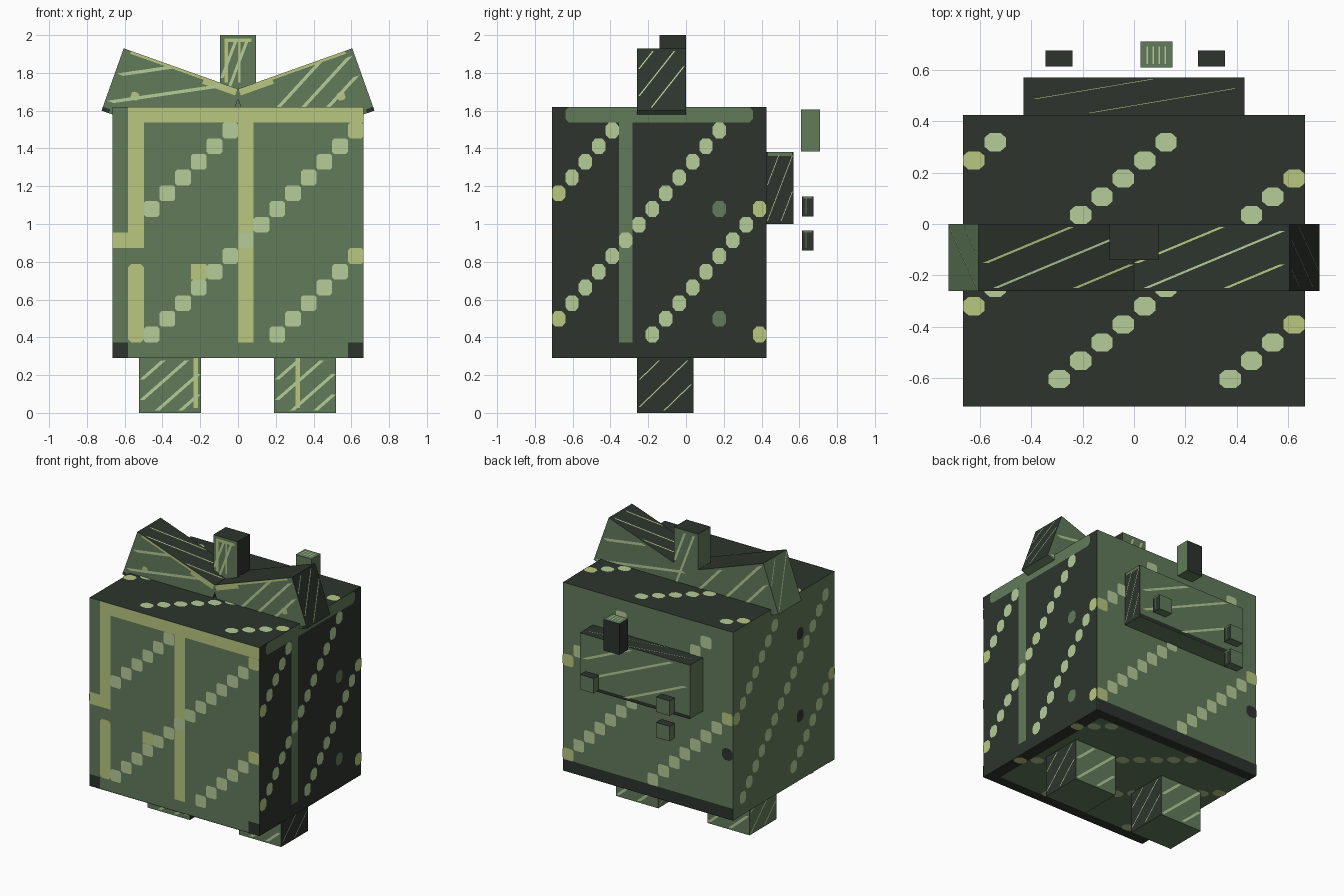
import bpy, bmesh, math
from mathutils import Vector, Matrix

if "Cube" in bpy.data.objects:
    bpy.data.objects.remove(bpy.data.objects["Cube"])


def lin(c):
    c /= 255
    return c / 12.92 if c <= 0.04045 else ((c + 0.055) / 1.055) ** 2.4


def material(name, r, g, b):
    m = bpy.data.materials.new(name)
    m.diffuse_color = (lin(r), lin(g), lin(b), 1)
    m.use_nodes = True
    m.node_tree.nodes["Principled BSDF"].inputs["Base Color"].default_value = m.diffuse_color
    return m


MATS = [material("mid green", 98, 123, 91), material("dark green", 45, 52, 45),
        material("pale green", 181, 204, 152), material("yellow green", 184, 199, 128)]
MID, DARK, PALE, YELLOW = range(4)

# Side directions: outward, rightwards and downwards as seen from outside
SIDES = {"front": ((0, -1, 0), (1, 0, 0), (0, 0, -1)),
         "back": ((0, 1, 0), (-1, 0, 0), (0, 0, -1)),
         "right": ((1, 0, 0), (0, 1, 0), (0, 0, -1)),
         "left": ((-1, 0, 0), (0, -1, 0), (0, 0, -1)),
         "top": ((0, 0, 1), (1, 0, 0), (0, -1, 0)),
         "bottom": ((0, 0, -1), (-1, 0, 0), (0, -1, 0))}


def finish(bm, name, matrix):
    me = bpy.data.meshes.new(name)
    bm.to_mesh(me)
    bm.free()
    for m in MATS:
        me.materials.append(m)
    ob = bpy.data.objects.new(name, me)
    ob.matrix_world = matrix
    bpy.context.collection.objects.link(ob)


def box(name, center, size, angle=0, dark=("right", "top")):
    """Box with some dark sides; returns its frame for painting."""
    mat = Matrix.Translation(center) @ Matrix.Rotation(angle, 4, 'Y')
    bm = bmesh.new()
    bmesh.ops.create_cube(bm, size=1)
    bmesh.ops.scale(bm, vec=size, verts=bm.verts)
    bm.normal_update()
    for f in bm.faces:
        f.material_index = DARK if any(f.normal.dot(Vector(SIDES[s][0])) > 0.9 for s in dark) else MID
    finish(bm, name, mat)
    return name, mat, Vector(size)


def span(name, x, y, z, **kw):
    lo, hi = Vector((x[0], y[0], z[0])), Vector((x[1], y[1], z[1]))
    return box(name, (lo + hi) / 2, hi - lo, **kw)


def paint(part, side, shapes):
    """Thin painted shapes on one side, on a 16 x 16 grid from the top left."""
    name, mat, size = part
    n, u, v = (Vector(d) for d in SIDES[side])
    bm = bmesh.new()
    for points, color, lift in shapes:
        vs = []
        for a, b in reversed(points):
            p = n / 2 + u * (a / 16 - 0.5) + v * (b / 16 - 0.5)
            vs.append(bm.verts.new(p * size + n * lift))
        bm.faces.new(vs).material_index = color
    finish(bm, f"{name}_{side}_paint", mat)


def bar(i0, j0, i1, j1, color, cut=0.0, lift=0.002):
    """Rectangle with optionally clipped corners."""
    if not cut:
        return [(i0, j0), (i1, j0), (i1, j1), (i0, j1)], color, lift
    c = cut
    return [(i0 + c, j0), (i1 - c, j0), (i1, j0 + c), (i1, j1 - c), (i1 - c, j1),
            (i0 + c, j1), (i0, j1 - c), (i0, j0 + c)], color, lift


def dot(i, j, color, cut=0.25):
    return bar(i, j, i + 1, j + 1, color, cut, 0.004)


def dots(phase, cut=0.25, skip=()):
    """Diagonal rows of dots, every eighth diagonal; yellow at the edges."""
    return [dot(i, j, YELLOW if i in (0, 15) else PALE, cut)
            for i in range(16) for j in range(1, 15)
            if (i + j) % 8 == phase and (i, j) not in skip]


def streaks(sums, w, color=PALE):
    """Thin diagonal streaks along i + j = s."""
    out = []
    for s in sums:
        a, b = max(0.7, s - 15.3), min(15.3, s - 0.7)
        out.append(([(a - w, s - a), (b - w, s - b), (b + w, s - b), (a + w, s - a)], color, 0.003))
    return out


# Body with its diagonal dots
body = span("body", (-0.665, 0.665), (-0.71, 0.425), (0.29, 1.62))
paint(body, "front", [
    bar(1, 0, 16, 1, YELLOW), bar(1, 1, 2, 9, YELLOW), bar(0, 8, 1, 9, YELLOW),
    bar(1, 10, 2, 15, YELLOW, 0.2), bar(8, 1, 9, 15, YELLOW), bar(5, 10, 6, 11, YELLOW),
    bar(0, 15, 1, 16, DARK), bar(15, 15, 16, 16, DARK)]
    + dots(0, 0.13, skip=((1, 7), (0, 8))))
paint(body, "right", [bar(1, 0, 15, 1, MID, 0.25), bar(5, 1, 6, 15, MID),
                      dot(12, 6, MID), dot(12, 13, MID)] + dots(5))
paint(body, "back", [bar(0, 15, 16, 16, DARK), dot(15, 10, DARK)] + dots(6, 0.13))
paint(body, "left", [dot(10, 3, DARK), dot(10, 10, DARK)] + dots(7))
paint(body, "top", dots(2))
paint(body, "bottom", [bar(0, 0, 16, 1, DARK), bar(0, 1, 1, 16, DARK),
                       bar(1, 15, 16, 16, DARK)] + dots(3))

# Legs
for label, x0 in (("left", -0.525), ("right", 0.19)):
    leg = span(label + "_leg", (x0, x0 + 0.33), (-0.26, 0.04), (0, 0.29))
    u = 14 if label == "left" else 5.5
    paint(leg, "front", [bar(u, 0, u + 1.2, 14.5, YELLOW)] + streaks((7, 13, 20, 26), 0.6))
    paint(leg, "back", streaks((8, 16, 24), 0.6))
    paint(leg, "right", streaks((7, 15, 23), 0.22))
    paint(leg, "left", streaks((8, 16, 24), 0.4))

# Bow wings, tilted boxes mirrored about the middle
TILT, LENGTH, HEIGHT = math.radians(19.6), 0.66, 0.35
for label, s in (("left", -1), ("right", 1)):
    c, n = math.cos(TILT), math.sin(TILT)
    cx = 0.605 - c * LENGTH / 2 + n * HEIGHT / 2
    cz = 1.93 - n * LENGTH / 2 - c * HEIGHT / 2
    wing = box(label + "_bow_wing", (s * cx, -0.13, cz), (LENGTH, 0.26, HEIGHT), -s * TILT)
    flip = (lambda a, b: (a, b)) if s < 0 else (lambda a, b: (16 - b, 16 - a))
    i0, i1 = flip(1, 15.5)
    k0, k1 = flip(11, 15.5)
    d0, d1 = flip(2.9, 3.9)
    corner = flip(0, 1)
    paint(wing, "front", [bar(i0, 0, i1, 0.7, YELLOW), bar(k0, 0.7, k1, 1.7, YELLOW),
                          bar(d0, 9, d1, 11, YELLOW, 0.3),
                          bar(corner[0], 15, corner[1], 16, DARK)]
          + streaks((7, 14) if s < 0 else (12, 17, 22), 0.45))
    paint(wing, "back", streaks((8, 16, 22), 0.45))
    paint(wing, "right", streaks((6, 13, 20), 0.25))
    paint(wing, "left", streaks((8, 16), 0.3))
    paint(wing, "top", streaks((10, 25), 0.28, YELLOW) + streaks((17,), 0.28))

# Upright post in the middle of the bow
post = span("bow_post", (-0.095, 0.095), (-0.14, 0), (1.5, 2.0))
paint(post, "front", [bar(2, 0.6, 14, 1.2, YELLOW), bar(2, 1.2, 3.5, 8, YELLOW),
                      bar(8, 1.2, 9.2, 8, YELLOW)] + streaks((8, 13), 0.7))
paint(post, "back", streaks((8, 14), 0.7))

# Pack on the back
pack = span("back_pack", (-0.43, 0.43), (0.425, 0.57), (1.0, 1.38))
paint(pack, "back", [bar(0, 15, 16, 16, DARK)] + streaks((8, 14, 22), 0.35))
paint(pack, "right", [bar(1, 0, 15, 0.8, MID)] + streaks((8, 16, 24), 0.22))
paint(pack, "top", streaks((10, 20), 0.12, YELLOW))

# Floating tall block
tall = span("floating_tall_block", (0.025, 0.15), (0.61, 0.71), (1.385, 1.605), dark=("back", "left"))
paint(tall, "top", [bar(i, 3, i + 0.8, 14, PALE) for i in (3, 6, 9, 12)])

# Floating small cubes
for k, (x, z) in enumerate(((0.25, 1.04), (-0.345, 1.04), (-0.345, 0.86))):
    cube = span(f"floating_small_cube_{k + 1}", (x, x + 0.105), (0.613, 0.676), (z, z + 0.105))
    paint(cube, "right", [bar(2, 0, 14, 1.6, MID), bar(5, 1.6, 6.2, 14, MID)])
